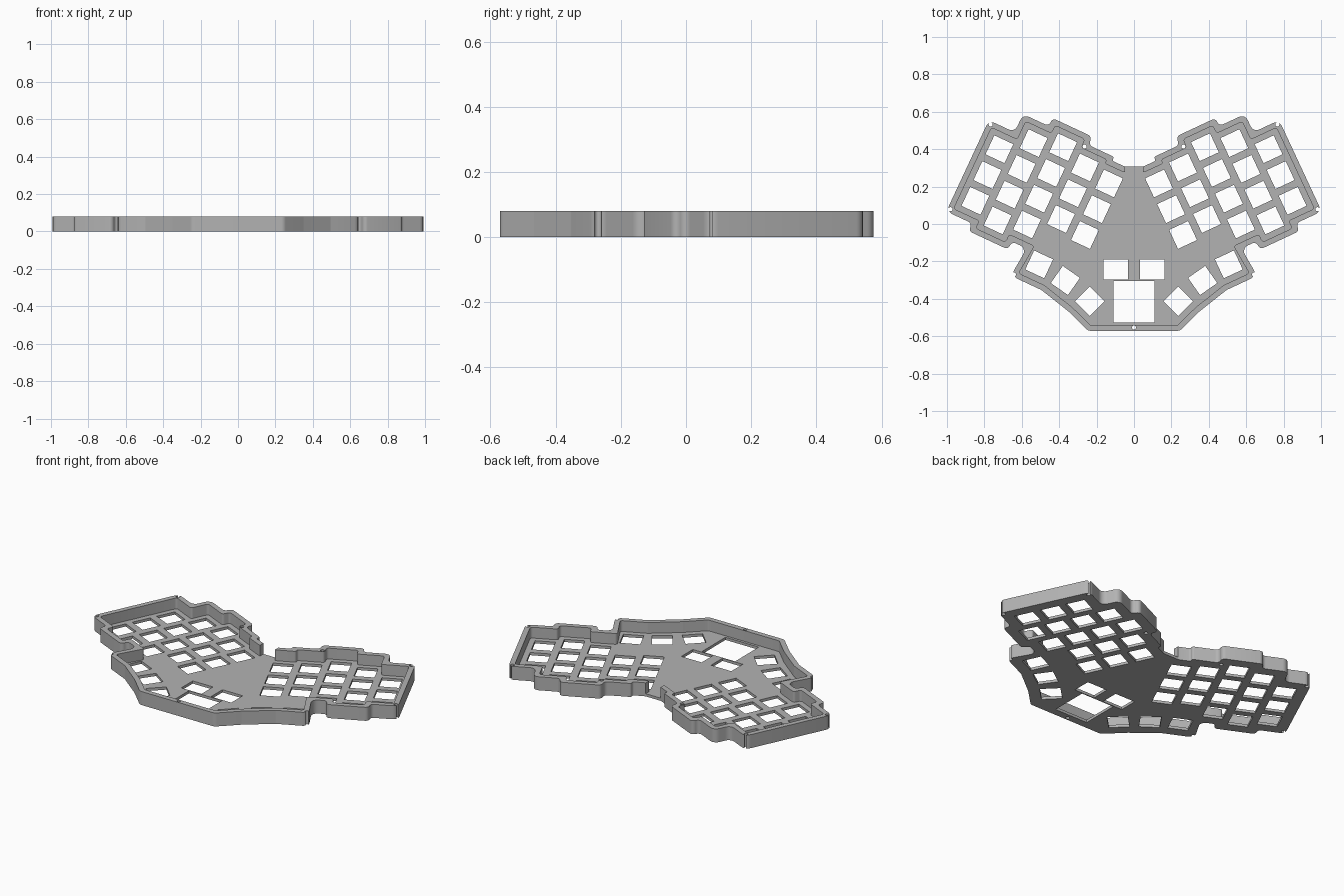
import bpy, bmesh, math
from mathutils import Vector

if "Cube" in bpy.data.objects:
    bpy.data.objects.remove(bpy.data.objects["Cube"])

TILT = math.radians(25)
HEIGHT, FLOOR, WALL = 0.08, 0.016, 0.03
PITCH, KEY, MARGIN = 0.152, 0.112, 0.117


def tilt(r, u):
    """Position in the tilted key grid -> x, y."""
    c, s = math.cos(TILT), math.sin(TILT)
    return Vector((r * c - u * s, r * s + u * c))


def mirrored(half):
    """Close a right-half outline with its mirror image."""
    return half + [Vector((-p.x, p.y)) for p in reversed(half)]


def inset(pts, d):
    """Move every edge of a clockwise polygon inward by d."""
    out = []
    for i, p in enumerate(pts):
        a = (p - pts[i - 1]).normalized()
        b = (pts[(i + 1) % len(pts)] - p).normalized()
        na, nb = Vector((a.y, -a.x)), Vector((b.y, -b.x))
        out.append(p + (na + nb) * (d / (1 + na.dot(nb))))
    return out


def rounded(pts, radius, steps=6):
    """Replace each corner by an arc."""
    out = []
    for i, p in enumerate(pts):
        a, b = pts[i - 1] - p, pts[(i + 1) % len(pts)] - p
        la, lb = a.length, b.length
        a, b = a / la, b / lb
        half = a.angle(b) / 2
        t = min(radius / math.tan(half), 0.48 * la, 0.48 * lb)
        r = t * math.tan(half)
        centre = p + (a + b).normalized() * (r / math.sin(half))
        v0, v1 = p + a * t - centre, p + b * t - centre
        sweep = v0.angle_signed(v1)
        for k in range(steps + 1):
            w = -sweep * k / steps
            c, s = math.cos(w), math.sin(w)
            out.append(centre + Vector((v0.x * c - v0.y * s, v0.x * s + v0.y * c)))
    return out


def rect(x, y, w, h, angle=0.0):
    c, s = math.cos(angle), math.sin(angle)
    return [Vector((x + i * w / 2 * c - j * h / 2 * s, y + i * w / 2 * s + j * h / 2 * c))
            for i, j in ((-1, -1), (1, -1), (1, 1), (-1, 1))]


def prisms(name, polygons, z0, z1):
    """One object made of upright prisms."""
    bm = bmesh.new()
    for poly in polygons:
        base = bm.faces.new([bm.verts.new((p.x, p.y, z0)) for p in poly])
        top = bmesh.ops.extrude_face_region(bm, geom=[base])
        verts = [g for g in top["geom"] if isinstance(g, bmesh.types.BMVert)]
        bmesh.ops.translate(bm, verts=verts, vec=(0, 0, z1 - z0))
    bmesh.ops.recalc_face_normals(bm, faces=bm.faces)
    mesh = bpy.data.meshes.new(name)
    bm.to_mesh(mesh)
    bm.free()
    ob = bpy.data.objects.new(name, mesh)
    bpy.context.collection.objects.link(ob)
    return ob


# Key columns, outer to inner: grid position, top key position, key count
columns = [(0.821, 0.058, 3), (0.669, 0.165, 4), (0.517, 0.212, 4),
           (0.365, 0.163, 3), (0.213, 0.140, 3)]

# Case outline, right half, clockwise from the back centre
(ra, ua, _), (rb, ub, _), (rc, uc, _), (rd, ud, _), (re, ue, _) = columns
m = MARGIN
a_low, b_low, c_low = ua - 2 * PITCH - m, ub - 3 * PITCH - m, uc - 3 * PITCH - m
grid = [(0.176, ue + m), (rd - m, ue + m), (rd - m, ud + m), (rc - m, ud + m),
        (rc - m, uc + m), (rc + m, uc + m), (rc + m, ub + m), (rb + m, ub + m),
        (rb + m, ua + m), (ra + m, ua + m), (ra + m, a_low), (rb + m, a_low),
        (rb + m, b_low), (rb - m, b_low), (rb - m, c_low), (0.465, c_low),
        (0.480, -0.529), (0.300, -0.529)]
# the inner step of the second column lies between its neighbours' edges
half = [tilt(*p) for p in grid] + [Vector((0.351, -0.467)), Vector((0.245, -0.571))]
half[0].y = 0.308
outline = mirrored(half)

case = prisms("keyboard_case", [rounded(outline, 0.035)], 0, HEIGHT)

# Key openings
keys = [rect(0, -0.415, 0.218, 0.222)]
for side in (1, -1):
    for r, top, count in columns:
        for k in range(count):
            p = tilt(r, top - k * PITCH)
            keys.append(rect(side * p.x, p.y, KEY, KEY, side * TILT))
    for x, y, deg in ((0.507, -0.216, 25), (0.367, -0.302, 35), (0.236, -0.413, 45)):
        keys.append(rect(side * x, y, KEY, KEY, side * math.radians(deg)))
    keys.append(rect(side * 0.0975, -0.244, 0.133, 0.108))

# Screw holes in the rim
screws = [(0, -0.554)]
for x, y in ((0.264, 0.414), (0.766, 0.532), (0.981, 0.079), (0.641, -0.270)):
    screws += [(x, y), (-x, y)]
circles = [[Vector((x + 0.011 * math.cos(t * math.pi / 8), y + 0.011 * math.sin(t * math.pi / 8)))
            for t in range(16)] for x, y in screws]

cutters = [
    prisms("pocket_cutter", [rounded(inset(outline, WALL), 0.014, 4)], FLOOR, 0.2),
    prisms("cable_notch_cutter", [rect(0, 0.30, 0.098, 0.14)], FLOOR, 0.2),
    prisms("key_cutter", keys, -0.1, 0.05),
    prisms("screw_cutter", circles, -0.1, 0.2),
]
bpy.context.view_layer.objects.active = case
case.select_set(True)
for cutter in cutters:
    mod = case.modifiers.new(cutter.name, "BOOLEAN")
    mod.operation, mod.solver, mod.object = "DIFFERENCE", "EXACT", cutter
    bpy.ops.object.modifier_apply(modifier=mod.name)
    bpy.data.objects.remove(cutter)

# Plain grey plastic
grey = bpy.data.materials.new("grey_plastic")
grey.diffuse_color = (0.45, 0.45, 0.45, 1)
grey.use_nodes = True
grey.node_tree.nodes["Principled BSDF"].inputs["Base Color"].default_value = grey.diffuse_color
case.data.materials.clear()
case.data.materials.append(grey)
bpy.ops.object.shade_smooth_by_angle(angle=math.radians(30))
